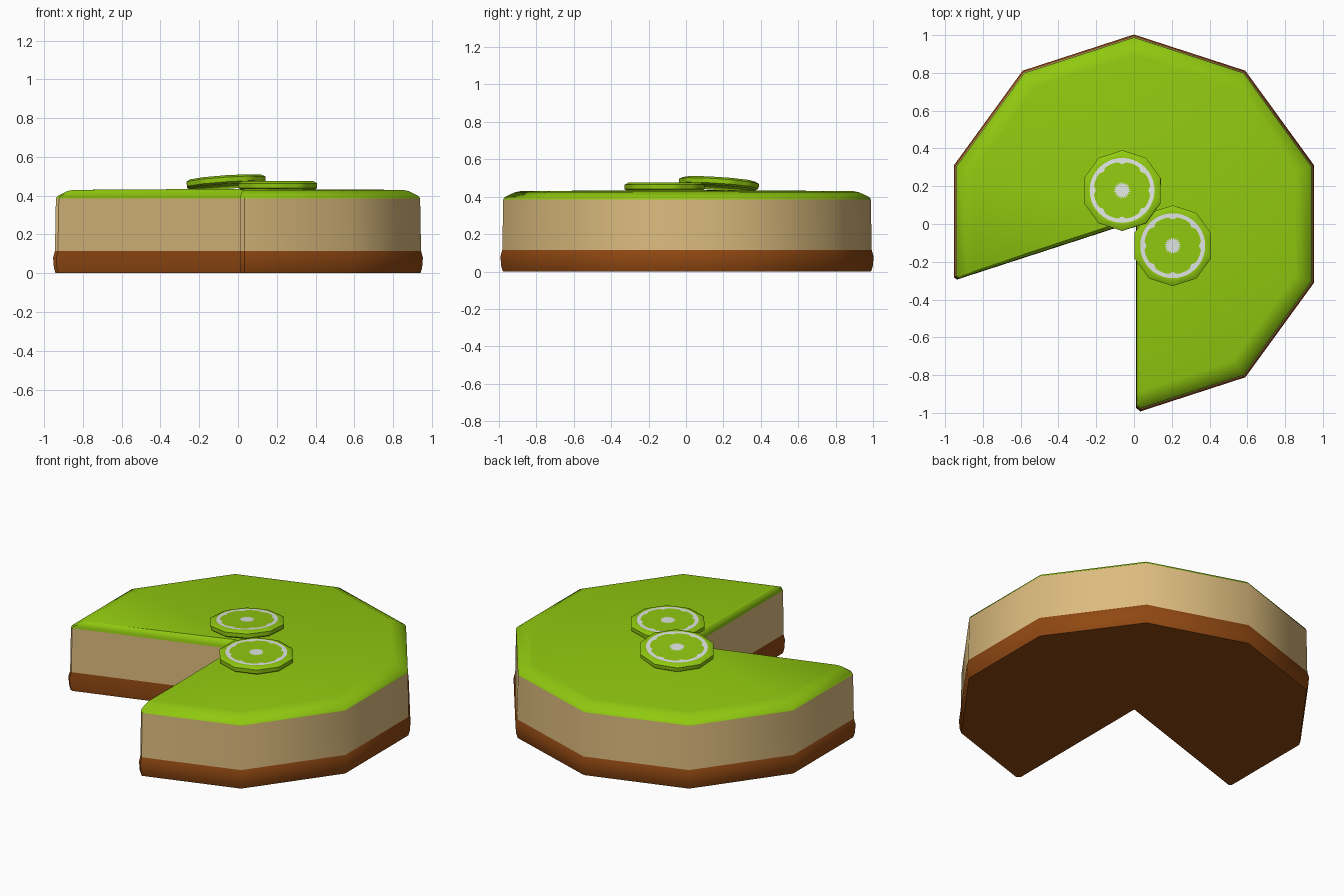
import bpy, bmesh, math
from mathutils import Vector, Matrix

if "Cube" in bpy.data.objects:
    bpy.data.objects.remove(bpy.data.objects["Cube"])


def material(name, rgb):
    m = bpy.data.materials.new(name)
    m.diffuse_color = (*rgb, 1)
    m.use_nodes = True
    m.node_tree.nodes["Principled BSDF"].inputs["Base Color"].default_value = m.diffuse_color
    return m


GREEN = material("lime green", (0.28, 0.58, 0.005))
CREAM = material("cream", (0.72, 0.50, 0.21))
BROWN = material("biscuit brown", (0.28, 0.065, 0.006))
WHITE = material("pith white", (0.74, 0.78, 0.76))


def finish(bm, name, mats):
    bmesh.ops.recalc_face_normals(bm, faces=bm.faces)
    me = bpy.data.meshes.new(name)
    bm.to_mesh(me)
    bm.free()
    for m in mats:
        me.materials.append(m)
    ob = bpy.data.objects.new(name, me)
    bpy.context.collection.objects.link(ob)
    bpy.ops.object.select_all(action='DESELECT')
    ob.select_set(True)
    bpy.context.view_layer.objects.active = ob
    bpy.ops.object.shade_smooth_by_angle(angle=math.radians(40))
    return ob


def polar(r, deg):
    return Vector((r * math.cos(math.radians(deg)), r * math.sin(math.radians(deg)), 0))


def outline(r, d):
    """Ten-sided cake with two segments cut out; d insets the cut faces."""
    pts = [polar(r, -90 + 36 * i) for i in range(9)]
    edge = 0.035
    first = [pts[0] * (1 - 0.03 / r) + polar(d, 0),
             pts[0] + (pts[1] - pts[0]).normalized() * edge]
    last = [pts[8] + (pts[7] - pts[8]).normalized() * edge * 0.8,
            pts[8] * (1 - 0.02 / r) + polar(d, 108)]
    return [polar(d / math.sin(math.radians(36)), 54)] + first + pts[1:8] + last


def layer(name, mat, levels, cap_bottom=False, cap_top=False):
    bm = bmesh.new()
    rings = []
    for z, r, d in levels:
        rings.append([bm.verts.new((p.x, p.y, z)) for p in outline(r, d)])
    for a, b in zip(rings, rings[1:]):
        for i in range(len(a)):
            j = (i + 1) % len(a)
            bm.faces.new((a[i], a[j], b[j], b[i]))
    caps = ([rings[0]] if cap_bottom else []) + ([rings[-1]] if cap_top else [])
    for c in caps:
        for i in range(1, len(c) - 1):
            bm.faces.new((c[0], c[i], c[i + 1]))
    if cap_top:
        rings[-1][0].co.z += 0.006
    # open shells: orient explicitly after the general recalculation
    return finish(bm, name, [mat])


# Cake layers
layer("biscuit_base", BROWN, [(0, 0.99, 0.014), (0.03, 0.999, 0.01), (0.08, 1.003, 0.01),
                              (0.115, 0.993, 0.012)], cap_bottom=True)
layer("cream_filling", CREAM, [(0.115, 0.993, 0.012), (0.385, 0.988, 0.012)])
layer("lime_topping", GREEN, [(0.385, 0.988, 0.012), (0.398, 0.98, 0.013),
                              (0.424, 0.925, 0.02), (0.43, 0.895, 0.03)], cap_top=True)


def lime_slice(name, matrix):
    """Ten-sided disc with a white pith ring and star in its top face."""
    n = 40

    def deca(r):
        return [r * math.cos(math.radians(18)) / math.cos(math.radians((9 * i) % 36 - 18))
                for i in range(n)]
    rings = [(0, deca(0.2)), (0.01, deca(0.213)), (0.034, deca(0.214)), (0.045, deca(0.193)),
             (0.045, [0.172] * n),
             (0.045, [0.139 if i % 5 == 0 else 0.151 for i in range(n)]),
             (0.045, [0.046 if i % 2 else 0.032 for i in range(n)])]
    bm = bmesh.new()
    loops = []
    for z, radii in rings:
        loops.append([bm.verts.new(polar(r, 90 + 9 * i) + Vector((0, 0, z)))
                      for i, r in enumerate(radii)])
    for k, (a, b) in enumerate(zip(loops, loops[1:])):
        for i in range(n):
            j = (i + 1) % n
            f = bm.faces.new((a[i], a[j], b[j], b[i]))
            f.material_index = 1 if k == 4 else 0
    bm.faces.new(loops[0][::-1])
    bm.faces.new(loops[-1]).material_index = 1
    bm.transform(matrix)
    finish(bm, name, [GREEN, WHITE])


# Lime slices: one flat, one leaning on it
lime_slice("lime_slice_flat", Matrix.Translation((0.205, -0.115, 0.43)))
lime_slice("lime_slice_leaning", Matrix.Translation((-0.06, 0.175, 0.448))
           @ Matrix.Rotation(math.radians(-3.8), 4, 'Y')
           @ Matrix.Rotation(math.radians(-3.8), 4, 'X'))
